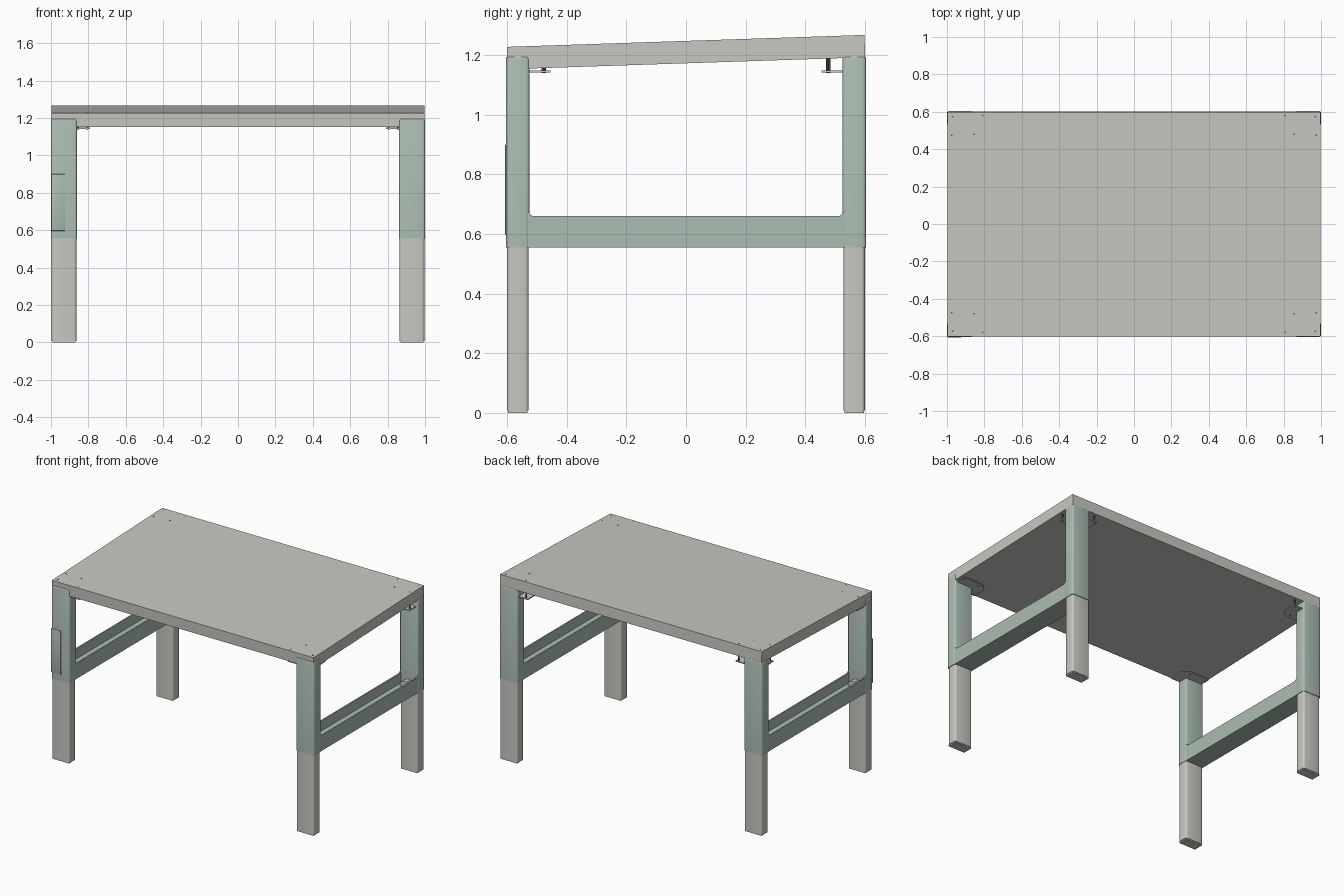
import bpy, bmesh, math
from mathutils import Vector, Matrix

if "Cube" in bpy.data.objects:
    bpy.data.objects.remove(bpy.data.objects["Cube"])


def material(name, rgb):
    m = bpy.data.materials.new(name)
    m.diffuse_color = (*rgb, 1)
    m.use_nodes = True
    m.node_tree.nodes["Principled BSDF"].inputs["Base Color"].default_value = m.diffuse_color
    return m


GREY = material("warm_grey", (0.58, 0.58, 0.54))
GREEN = material("sage_green", (0.41, 0.51, 0.45))
DARK = material("dark_grey", (0.12, 0.12, 0.12))


def finish(name, bm, mat, smooth=True):
    bmesh.ops.recalc_face_normals(bm, faces=bm.faces)
    me = bpy.data.meshes.new(name)
    bm.to_mesh(me)
    bm.free()
    me.materials.append(mat)
    ob = bpy.data.objects.new(name, me)
    bpy.context.collection.objects.link(ob)
    if smooth:
        bpy.ops.object.select_all(action='DESELECT')
        ob.select_set(True)
        bpy.context.view_layer.objects.active = ob
        bpy.ops.object.shade_smooth_by_angle(angle=math.radians(35))
    return ob


def box(name, lo, hi, mat, radius=0, pick=None, segments=3):
    """Box from corner to corner; edges chosen by pick(a, b) get rounded."""
    lo, hi = Vector(lo), Vector(hi)
    bm = bmesh.new()
    bmesh.ops.create_cube(bm, size=1)
    for v in bm.verts:
        v.co = Vector([(lo[i] + hi[i]) / 2 + v.co[i] * (hi[i] - lo[i]) for i in range(3)])
    if radius:
        edges = [e for e in bm.edges if pick(e.verts[0].co, e.verts[1].co)]
        bmesh.ops.bevel(bm, geom=edges, offset=radius, segments=segments,
                        profile=0.5, affect='EDGES')
    return finish(name, bm, mat, radius > 0)


def prism(name, pts, axis, start, end, mat):
    """Extrude a 2D outline along y (outline in x,z) or z (outline in x,y)."""
    bm = bmesh.new()
    place = (lambda p, t: (p[0], t, p[1])) if axis == 'y' else (lambda p, t: (p[0], p[1], t))
    face = bm.faces.new([bm.verts.new(place(p, start)) for p in pts])
    ext = bmesh.ops.extrude_face_region(bm, geom=[face])
    shift = Vector((0, end - start, 0)) if axis == 'y' else Vector((0, 0, end - start))
    bmesh.ops.translate(bm, vec=shift, verts=[g for g in ext['geom'] if isinstance(g, bmesh.types.BMVert)])
    return finish(name, bm, mat)


def vertical(a, b):
    return abs(a.z - b.z) > 0.1


def span(s, a, b):
    return tuple(sorted((s * a, s * b)))


# tilted table top
TILT = math.atan(0.04 / 1.2)
top = box("table_top", (-0.996, -0.6, -0.0375), (0.996, 0.6, 0.0375), GREY)
top.rotation_euler.x = TILT
top.location.z = 1.21

for sx, side in ((-1, "left"), (1, "right")):
    for sy, end in ((-1, "front"), (1, "back")):
        tag = f"{end}_{side}"
        # green outer leg sleeve, rounded along its sides and top
        x0, x1 = span(sx, 0.861, 1.0)
        y0, y1 = span(sy, 0.525, 0.604)
        box(f"{tag}_upper_leg", (x0, y0, 0.555), (x1, y1, 1.198), GREEN, 0.012,
            lambda a, b: vertical(a, b) or min(a.z, b.z) > 1)
        # grey telescoping lower leg
        x0, x1 = span(sx, 0.864, 0.996)
        y0, y1 = span(sy, 0.528, 0.6)
        box(f"{tag}_lower_leg", (x0, y0, 0.008), (x1, y1, 0.62), GREY, 0.012, vertical)
        # foot pad
        x0, x1 = span(sx, 0.868, 0.992)
        y0, y1 = span(sy, 0.531, 0.597)
        box(f"{tag}_foot_pad", (x0, y0, 0), (x1, y1, 0.008), GREY, 0.0, None)
        # rounded mounting plate below the top
        r = 0.07
        pts = [(sx * 0.985, sy * 0.59), (sx * 0.985, sy * 0.455)]
        for i in range(9):
            a = math.radians(90 * i / 8)
            pts.append((sx * (0.79 + r - r * math.sin(a)), sy * (0.455 + r - r * math.cos(a))))
        pts.append((sx * 0.79, sy * 0.59))
        prism(f"{tag}_mounting_plate", pts, 'z', 1.142, 1.149, GREY)
        # screws through the plate, their tips flush with the top
        bm = bmesh.new()
        for x, y in ((0.97, 0.573), (0.808, 0.58), (0.855, 0.48), (0.975, 0.475)):
            z_top = 1.2477 + sy * y * math.tan(TILT) + 0.001
            z_low = 1.14
            bmesh.ops.create_cone(bm, cap_ends=True, segments=8, radius1=0.005, radius2=0.005,
                                  depth=z_top - z_low,
                                  matrix=Matrix.Translation((sx * x, sy * y, (z_top + z_low) / 2)))
        finish(f"{tag}_screws", bm, DARK)
        # small fixing bracket at the end of the rail channel
        pts = [(0.895, 0.59), (0.965, 0.59), (0.965, 0.615), (0.945, 0.632), (0.915, 0.632), (0.895, 0.615)]
        prism(f"{tag}_rail_bracket", [(sx * x, z) for x, z in pts], 'y', sy * 0.485, sy * 0.53, GREY)
        # angled corner gussets where the rail walls meet the leg
        for k, (xa, xb) in enumerate(((0.863, 0.870), (0.991, 0.998))):
            bm = bmesh.new()
            tri = [(0.51, 0.655), (0.53, 0.655), (0.53, 0.675)]
            loops = [[bm.verts.new((sx * x, sy * y, z)) for y, z in tri] for x in (xa, xb)]
            bm.faces.new(loops[0])
            bm.faces.new(loops[1])
            for i in range(3):
                j = (i + 1) % 3
                bm.faces.new((loops[0][i], loops[0][j], loops[1][j], loops[1][i]))
            if k == 0:
                bm.normal_update()
            finish(f"{tag}_gusset_{k + 1}", bm, GREEN, False)
    # side rail: channel open at the top
    rail = [(0.863, 0.555), (0.998, 0.555), (0.998, 0.66), (0.988, 0.66), (0.988, 0.592),
            (0.873, 0.592), (0.873, 0.66), (0.863, 0.66)]
    prism(f"{side}_side_rail", [(sx * x, z) for x, z in rail], 'y', -0.53, 0.53, GREEN)

# thin cover plate on the front left leg
box("leg_cover_plate", (-0.999, -0.607, 0.597), (-0.925, -0.6, 0.9), GREEN, 0.003,
    lambda a, b: min(a.y, b.y) < -0.606 and max(a.y, b.y) < -0.606, 2)
